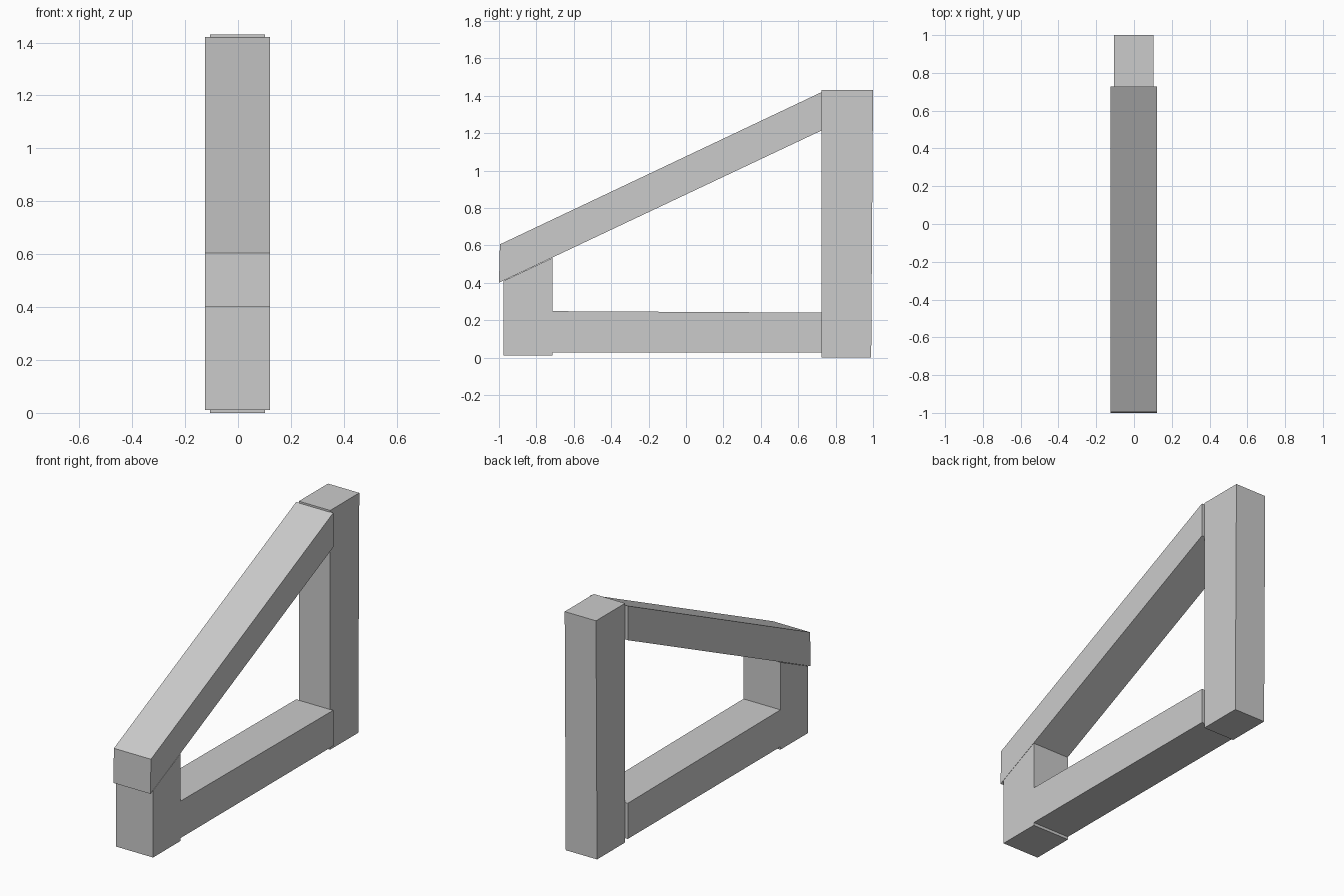
import bpy
import bmesh

cube = bpy.data.objects.get("Cube")
if cube:
    bpy.data.objects.remove(cube, do_unlink=True)

grey = bpy.data.materials.new("plain grey")
grey.use_nodes = True
colour = (0.6, 0.6, 0.6, 1)
grey.diffuse_color = colour
grey.node_tree.nodes["Principled BSDF"].inputs["Base Color"].default_value = colour


def beam(name, profile, x0, x1):
    """Extrude a side profile of (y, z) points across the width."""
    bm = bmesh.new()
    face = bm.faces.new([bm.verts.new((x0, y, z)) for y, z in profile])
    ext = bmesh.ops.extrude_face_region(bm, geom=[face])
    moved = [v for v in ext["geom"] if isinstance(v, bmesh.types.BMVert)]
    bmesh.ops.translate(bm, verts=moved, vec=(x1 - x0, 0, 0))
    bmesh.ops.recalc_face_normals(bm, faces=bm.faces)
    mesh = bpy.data.meshes.new(name)
    bm.to_mesh(mesh)
    bm.free()
    mesh.materials.append(grey)
    obj = bpy.data.objects.new(name, mesh)
    bpy.context.collection.objects.link(obj)


LEFT, RIGHT = 0.121, -0.124

# Tall rear post, a little narrower than the frame
beam("rear_post", [(0.725, 0), (0.99, 0), (1, 1.43), (0.725, 1.43)], -0.105, 0.102)

# Sloping brace with upright ends
beam("sloping_brace", [(-1, 0.4), (0.727, 1.215), (0.727, 1.42), (-0.995, 0.605)],
     RIGHT, LEFT)

# Short front leg and base rail in one L-shaped piece
beam("front_leg_and_base_rail",
     [(-0.975, 0.01), (-0.715, 0.01), (-0.715, 0.027), (0.727, 0.027),
      (0.727, 0.24), (-0.715, 0.248), (-0.715, 0.532), (-0.975, 0.41)],
     RIGHT, LEFT)
